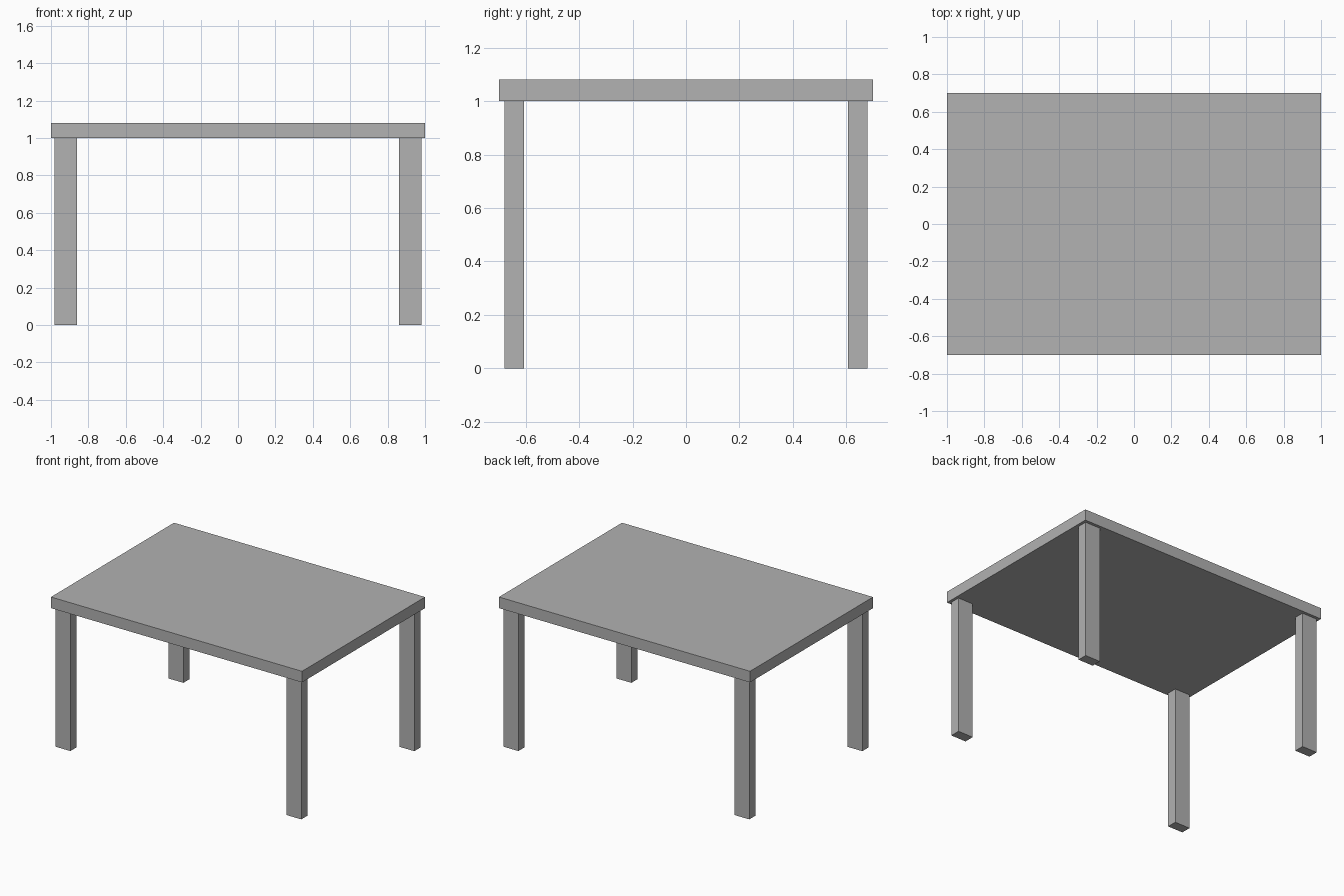
import bpy

cube = bpy.data.objects.get("Cube")
if cube:
    bpy.data.objects.remove(cube, do_unlink=True)

# One plain grey for the whole table
grey = bpy.data.materials.new("plain_grey")
grey.use_nodes = True
colour = (0.445, 0.445, 0.445, 1.0)
grey.diffuse_color = colour
grey.node_tree.nodes["Principled BSDF"].inputs["Base Color"].default_value = colour


def box(name, centre, size):
    """Add a box of the given full size."""
    bpy.ops.mesh.primitive_cube_add(size=1, location=centre)
    obj = bpy.context.object
    obj.name = name
    obj.scale = size
    bpy.ops.object.transform_apply(location=False, rotation=False, scale=True)
    obj.data.materials.append(grey)
    return obj


LEG_HEIGHT = 1.0
TOP_THICKNESS = 0.08

# Tabletop
box("tabletop", (0, 0, LEG_HEIGHT + TOP_THICKNESS / 2), (2.0, 1.4, TOP_THICKNESS))

# Four legs, set slightly in from the corners
for y_side, y_name in ((-1, "front"), (1, "back")):
    for x_side, x_name in ((-1, "right"), (1, "left")):
        box(f"{y_name}_{x_name}_leg",
            (x_side * 0.92, y_side * 0.643, LEG_HEIGHT / 2),
            (0.12, 0.072, LEG_HEIGHT))
